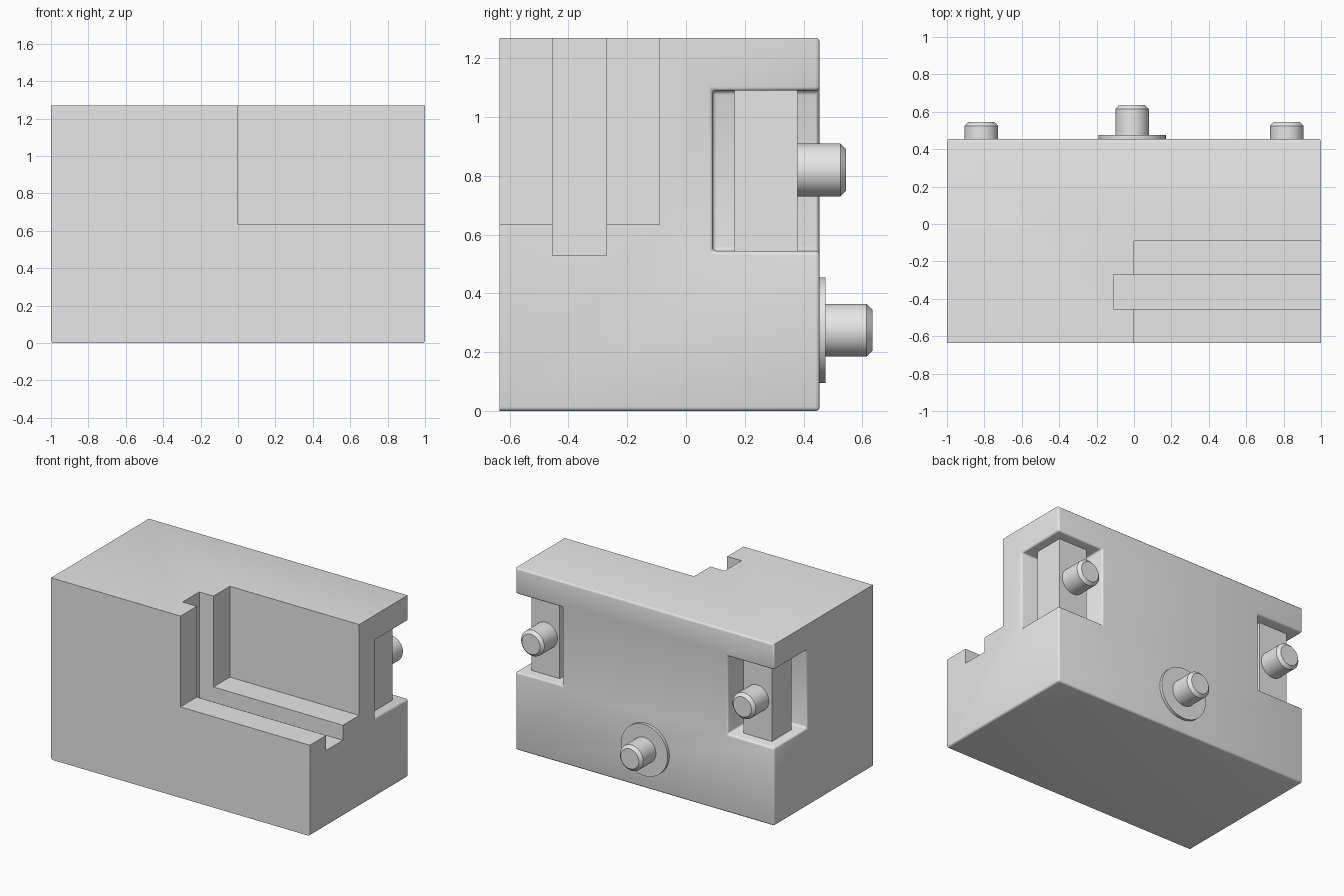
import bpy, bmesh, math
from mathutils import Matrix, Vector

if "Cube" in bpy.data.objects:
    bpy.data.objects.remove(bpy.data.objects["Cube"])

grey = bpy.data.materials.new("plain grey")
grey.diffuse_color = (0.8, 0.8, 0.8, 1)
grey.use_nodes = True
grey.node_tree.nodes["Principled BSDF"].inputs["Base Color"].default_value = grey.diffuse_color


def finish(name, bm):
    bmesh.ops.recalc_face_normals(bm, faces=bm.faces[:])
    me = bpy.data.meshes.new(name)
    bm.to_mesh(me)
    bm.free()
    me.materials.append(grey)
    ob = bpy.data.objects.new(name, me)
    bpy.context.collection.objects.link(ob)
    return ob


def smooth(ob, angle):
    bpy.ops.object.select_all(action='DESELECT')
    ob.select_set(True)
    bpy.context.view_layer.objects.active = ob
    bpy.ops.object.shade_smooth_by_angle(angle=math.radians(angle))


def box(name, lo, hi):
    lo, hi = Vector(lo), Vector(hi)
    bm = bmesh.new()
    bmesh.ops.create_cube(bm, size=1)
    for v in bm.verts:
        v.co = [(lo[i] + hi[i]) / 2 + v.co[i] * (hi[i] - lo[i]) for i in range(3)]
    return finish(name, bm)


def pin(name, x, z, r, y0, y1, chamfer=0.0):
    """Round peg pointing backwards, with a chamfered tip."""
    bm = bmesh.new()
    bmesh.ops.create_cone(bm, cap_ends=True, segments=48, radius1=r, radius2=r,
                          depth=y1 - y0,
                          matrix=Matrix.Translation((x, (y0 + y1) / 2, z))
                          @ Matrix.Rotation(math.pi / 2, 4, 'X'))
    if chamfer:
        tip = [e for e in bm.edges if all(v.co.y > y1 - 0.001 for v in e.verts)]
        bmesh.ops.bevel(bm, geom=tip, offset=chamfer, segments=1,
                        affect='EDGES', profile=0.5)
    smooth(finish(name, bm), 30)


# Main block, with a front notch, a groove and two back corner pockets cut out
body = box("block", (-1, -0.635, 0), (1, 0.455, 1.27))
cutters = [
    box("notch_cutter", (0, -0.8, 0.635), (1.2, -0.09, 1.5)),
    box("groove_cutter", (-0.11, -0.455, 0.53), (1.2, -0.27, 1.5)),
    box("pocket_cutter_left", (-1.2, 0.09, 0.545), (-0.64, 0.6, 1.09)),
    box("pocket_cutter_right", (0.64, 0.09, 0.545), (1.2, 0.6, 1.09)),
]
bpy.context.view_layer.objects.active = body
for c in cutters:
    mod = body.modifiers.new("cut", 'BOOLEAN')
    mod.operation, mod.solver, mod.object = 'DIFFERENCE', 'EXACT', c
    bpy.ops.object.modifier_apply(modifier=mod.name)
    bpy.data.objects.remove(c)

# Round the back, pocket and bottom side edges
bm = bmesh.new()
bm.from_mesh(body.data)
bmesh.ops.dissolve_limit(bm, angle_limit=0.01, verts=bm.verts[:], edges=bm.edges[:])


def rounded(e):
    a, b = (v.co for v in e.verts)
    back = min(a.y, b.y) > 0.05
    bottom = max(a.z, b.z) < 0.01 and max(a.y, b.y) > -0.6
    return back or bottom


bmesh.ops.bevel(bm, geom=[e for e in bm.edges if rounded(e)], offset=0.014,
                segments=3, affect='EDGES', profile=0.5, clamp_overlap=True)
bm.to_mesh(body.data)
bm.free()
smooth(body, 40)

# Posts standing in the pockets, each with a pin
for side, s in (("left", -1), ("right", 1)):
    xs = sorted((s * 0.71, s * 0.93))
    box("post_" + side, (xs[0], 0.165, 0.54), (xs[1], 0.38, 1.095))
    pin("post_pin_" + side, s * 0.817, 0.82, 0.09, 0.36, 0.545, 0.02)

# Lower centre pin on its washer
pin("washer", -0.01, 0.275, 0.18, 0.44, 0.475)
pin("centre_pin", -0.01, 0.275, 0.09, 0.46, 0.635, 0.02)
